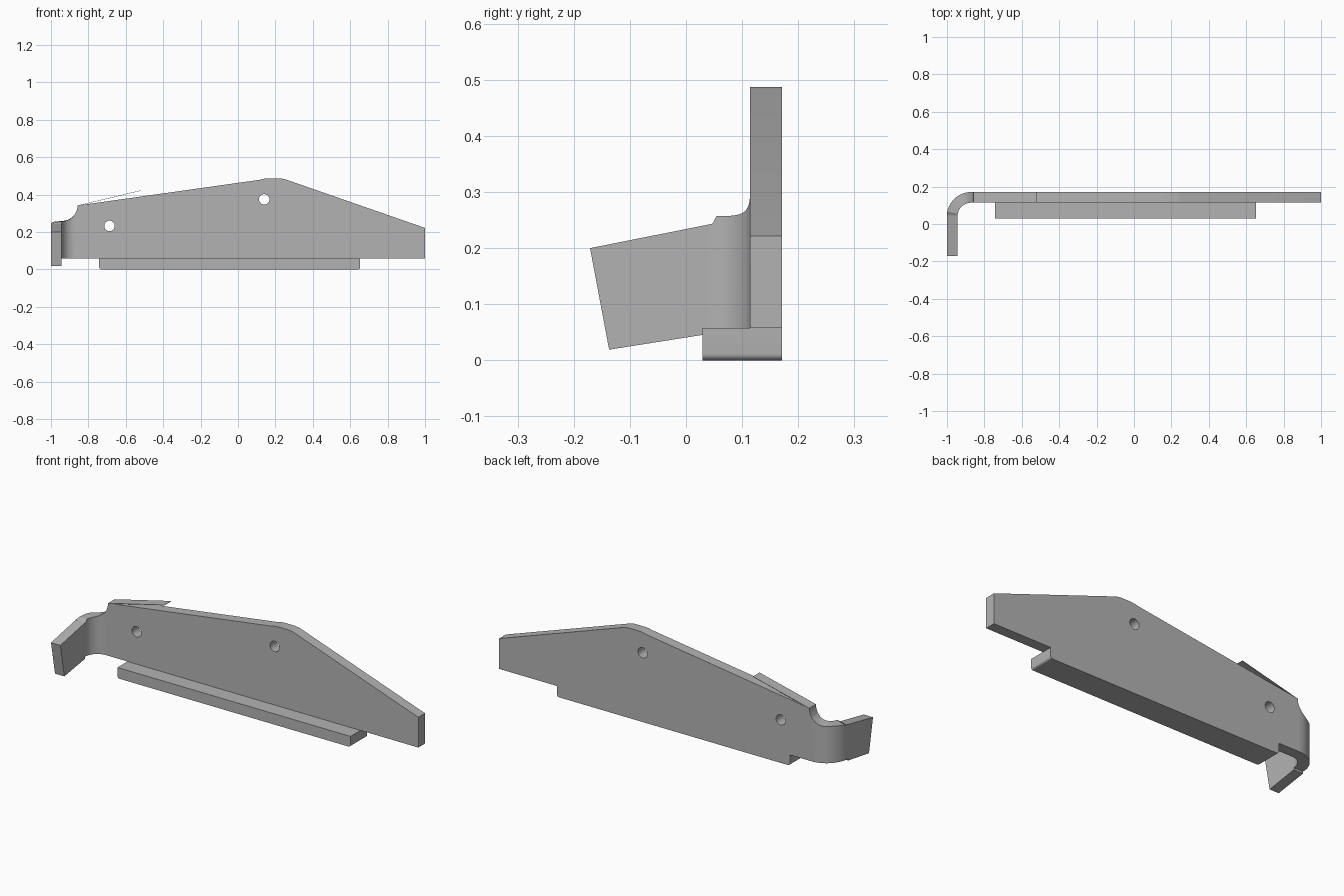
import bpy, bmesh, math
from mathutils import Vector

default = bpy.data.objects.get("Cube")
if default:
    bpy.data.objects.remove(default)

grey = bpy.data.materials.new("plain_grey")
grey.use_nodes = True
grey.diffuse_color = (0.45, 0.45, 0.45, 1)
grey.node_tree.nodes["Principled BSDF"].inputs["Base Color"].default_value = grey.diffuse_color

FRONT, BACK, LOW = 0.114, 0.171, 0.058   # sheet faces and lower edge
BEND_X, BEND_Y = -0.87, 0.04             # bend centre in plan
R_IN, R_OUT = 0.074, 0.131


def finish(name, bm):
    bmesh.ops.recalc_face_normals(bm, faces=bm.faces)
    mesh = bpy.data.meshes.new(name)
    bm.to_mesh(mesh)
    bm.free()
    mesh.materials.append(grey)
    obj = bpy.data.objects.new(name, mesh)
    bpy.context.collection.objects.link(obj)
    return obj


def activate(obj):
    bpy.ops.object.select_all(action='DESELECT')
    obj.select_set(True)
    bpy.context.view_layer.objects.active = obj


def smooth(obj):
    activate(obj)
    bpy.ops.object.shade_smooth_by_angle(angle=math.radians(30))


def prism(name, profile, axis, start, end):
    """Extrude a profile along x (profile in y, z) or along y (profile in x, z)."""
    bm = bmesh.new()
    place = (lambda u, v: (start, u, v)) if axis == 'x' else (lambda u, v: (u, start, v))
    face = bm.faces.new([bm.verts.new(place(u, v)) for u, v in profile])
    new = bmesh.ops.extrude_face_region(bm, geom=[face])["geom"]
    shift = Vector((end - start, 0, 0)) if axis == 'x' else Vector((0, end - start, 0))
    bmesh.ops.translate(bm, vec=shift, verts=[g for g in new if isinstance(g, bmesh.types.BMVert)])
    return finish(name, bm)


def circle(x, z, r, start=0, sweep=360, n=32):
    return [(x + r * math.cos(math.radians(start + sweep * i / n)),
             z + r * math.sin(math.radians(start + sweep * i / n))) for i in range(n)]


# Scooped relief where the plate meets the bend
NOTCH_X, NOTCH_Z, NOTCH_R = -0.943, 0.342, 0.085


def notch(x):
    return NOTCH_Z - math.sqrt(max(0, NOTCH_R ** 2 - (x - NOTCH_X) ** 2))


# Main plate with two round holes
scoop = [(x, notch(x)) for x in (BEND_X, -0.866, -0.862, -0.859, -0.858)]
plate = prism("main_plate", [(BEND_X, LOW)] + scoop + [
    (0.12, 0.48), (0.14, 0.485), (0.165, 0.487), (0.225, 0.487), (0.25, 0.483),
    (1, 0.222), (1, LOW)], 'y', FRONT, BACK)
for x, z in ((-0.687, 0.233), (0.14, 0.375)):
    cutter = prism("hole_cutter", circle(x, z, 0.028), 'y', FRONT - 0.1, BACK + 0.1)
    cutter.hide_render = True
    activate(plate)
    mod = plate.modifiers.new("hole", 'BOOLEAN')
    mod.operation, mod.solver, mod.object = 'DIFFERENCE', 'EXACT', cutter
    bpy.ops.object.modifier_apply(modifier=mod.name)
    bpy.data.objects.remove(cutter)
smooth(plate)


# Curved bend, with its top following the slope and the scoop
def bend_top(x, y):
    slope = min(0.257, 0.257 + 0.2 * (y - FRONT))
    return max(slope, notch(x)) if x > NOTCH_X else slope


bm = bmesh.new()
rings = []
for i in range(17):
    a = math.pi / 2 * i / 16
    ring = []
    for r in (R_IN, R_OUT):
        x, y = BEND_X - r * math.sin(a), BEND_Y + r * math.cos(a)
        pair = [bm.verts.new((x, y, LOW)), bm.verts.new((x, y, bend_top(x, y)))]
        ring += pair if r == R_IN else pair[::-1]
    rings.append(ring)
for a, b in zip(rings, rings[1:]):
    for k in range(4):
        j = (k + 1) % 4
        bm.faces.new((a[k], a[j], b[j], b[k]))
bm.faces.new(rings[0])
bm.faces.new(rings[-1])
smooth(finish("curved_bend", bm))

# Tapered arm reaching forward
prism("side_arm", [(BEND_Y, 0.242), (-0.171, 0.2), (-0.137, 0.019), (BEND_Y, 0.047)],
      'x', -1, BEND_X - R_IN)

# Bottom flange with rounded lower corners
r = 0.012
corners = circle(-0.742 + r, r, r, 180, 90, 6) + [(-0.742 + r, 0)]
corners += circle(0.653 - r, r, r, 270, 90, 6) + [(0.653, r)]
smooth(prism("bottom_flange", corners + [(0.653, LOW), (-0.742, LOW)], 'y', 0.029, BACK))

# Thin raised strip on the sloping top edge
prism("thin_top_strip", [(-0.858, 0.340), (-0.52, 0.421), (-0.52, 0.423), (-0.858, 0.342)],
      'y', FRONT, BACK)
